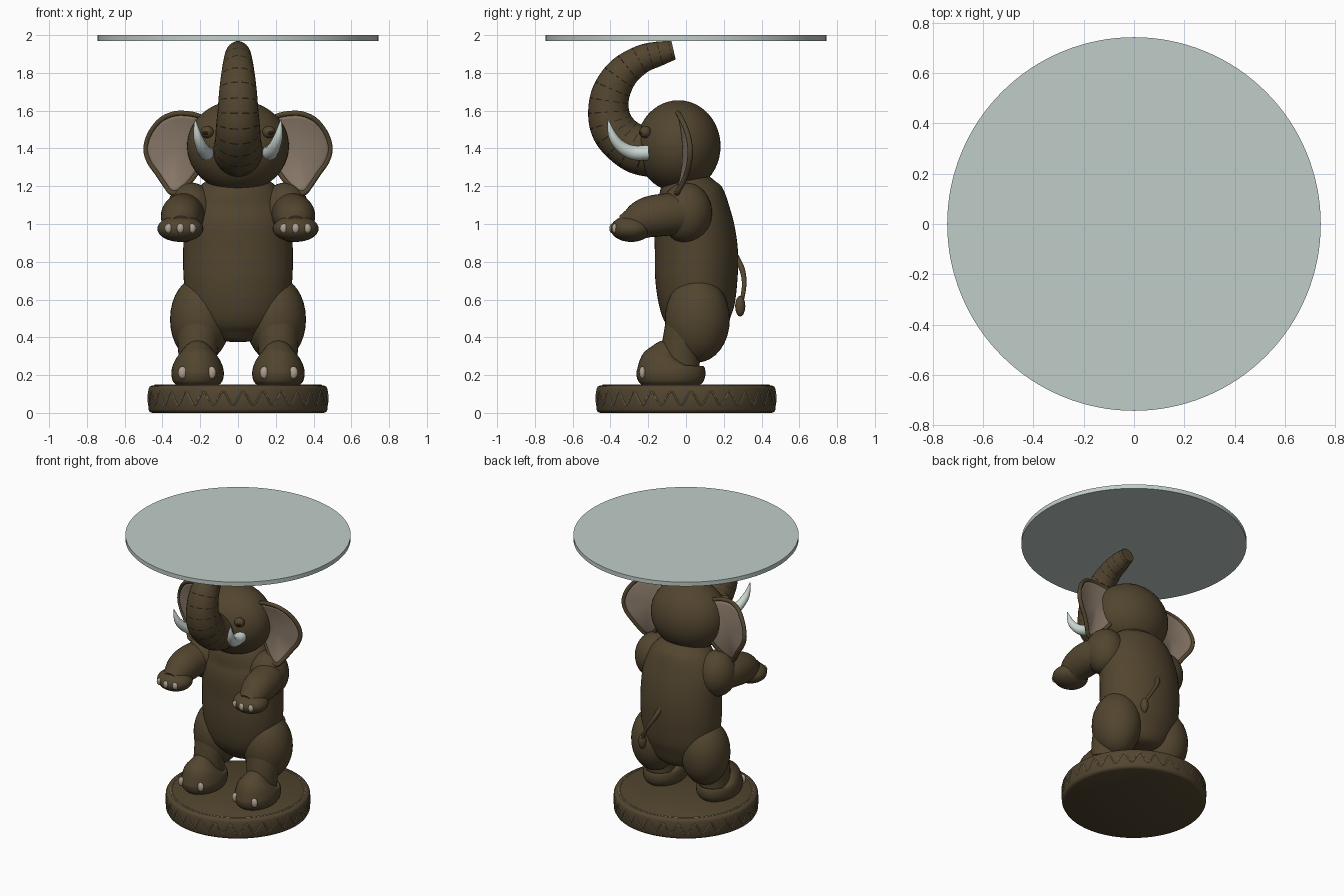
import bpy, bmesh, math
from mathutils import Vector

if "Cube" in bpy.data.objects:
    bpy.data.objects.remove(bpy.data.objects["Cube"])


def material(name, rgb):
    m = bpy.data.materials.new(name)
    m.diffuse_color = (*rgb, 1)
    m.use_nodes = True
    m.node_tree.nodes["Principled BSDF"].inputs["Base Color"].default_value = m.diffuse_color
    return m


BROWN = material("bronze_brown", (0.085, 0.060, 0.028))
DARK = material("dark_crease", (0.018, 0.012, 0.007))
TAUPE = material("ear_taupe", (0.25, 0.19, 0.14))
NAIL = material("nail_beige", (0.42, 0.35, 0.28))
IVORY = material("tusk_white", (0.62, 0.70, 0.66))
GLASS = material("pale_glass", (0.53, 0.61, 0.58))


def finish(bm, name, mats, angle=45):
    bmesh.ops.recalc_face_normals(bm, faces=bm.faces)
    me = bpy.data.meshes.new(name)
    bm.to_mesh(me)
    bm.free()
    for m in mats:
        me.materials.append(m)
    for p in me.polygons:
        p.use_smooth = True
    me.set_sharp_from_angle(angle=math.radians(angle))
    ob = bpy.data.objects.new(name, me)
    bpy.context.collection.objects.link(ob)
    return ob


def smooth_path(pts, steps, closed=False):
    """Catmull-Rom through points of any dimension."""
    p = [Vector(q) for q in pts]
    n = len(p)
    if steps == 1:
        return p
    get = (lambda i: p[i % n]) if closed else (lambda i: p[max(0, min(n - 1, i))])
    out = []
    for i in range(n if closed else n - 1):
        a, b, c, d = (get(i + k) for k in (-1, 0, 1, 2))
        for s in range(steps):
            t = s / steps
            out.append(0.5 * (2 * b + (c - a) * t + (2 * a - 5 * b + 4 * c - d) * t * t
                              + (3 * b - a - 3 * c + d) * t ** 3))
    return out if closed else out + [p[-1]]


def loft(name, pts, mats, steps=6, sides=32, ref=(1, 0, 0), closed=False, rule=None):
    """Sweep ellipses along points (x, y, z, r1, r2); r1 lies along ref."""
    path = smooth_path(pts, steps, closed)
    n, ref = len(path), Vector(ref)
    bm = bmesh.new()
    rings = []
    for i, q in enumerate(path):
        a = path[(i - 1) % n] if closed else path[max(0, i - 1)]
        b = path[(i + 1) % n] if closed else path[min(n - 1, i + 1)]
        t = (Vector(b[:3]) - Vector(a[:3])).normalized()
        u = (ref - t * ref.dot(t)).normalized()
        v = t.cross(u)
        rings.append([bm.verts.new(Vector(q[:3]) + u * q[3] * math.cos(w) + v * q[4] * math.sin(w))
                      for w in (math.tau * k / sides for k in range(sides))])
    for i in range(n if closed else n - 1):
        r, s = rings[i], rings[(i + 1) % n]
        for j in range(sides):
            k = (j + 1) % sides
            f = bm.faces.new((r[j], r[k], s[k], s[j]))
            if rule:
                f.material_index = rule(i, j)
    if not closed:
        bm.faces.new(rings[0])
        bm.faces.new(rings[-1])
    return finish(bm, name, mats)


def tube(name, pts, mat, **kw):
    return loft(name, [(*p, p[-1]) for p in pts], [mat], **kw)


def ball(name, centre, radii, mat, seg=32):
    bm = bmesh.new()
    bmesh.ops.create_uvsphere(bm, u_segments=seg, v_segments=seg // 2, radius=1)
    for v in bm.verts:
        v.co = Vector(c + r * x for c, r, x in zip(centre, radii, v.co))
    return finish(bm, name, [mat])


def circle(r, z, thick, n=96):
    return [(r * math.cos(math.tau * i / n), r * math.sin(math.tau * i / n), z, thick) for i in range(n)]


# Round table top
tube("table_top", [(0, 0, 1.97, .743), (0, 0, 2.0, .743)], GLASS, steps=1, sides=128)

# Base with inlaid ring and wave line
tube("base", [(0, 0, 0, .455), (0, 0, .006, .468), (0, 0, .02, .475), (0, 0, .125, .475),
              (0, 0, .139, .468), (0, 0, .145, .455)], BROWN, steps=1, sides=96)
tube("base_ring", circle(.44, .144, .006), TAUPE, steps=1, sides=6, ref=(0, 0, 1), closed=True)
wave = []
for i in range(28 * 12):
    a = math.tau * i / (28 * 12)
    wave.append((.474 * math.cos(a), .474 * math.sin(a), .077 + .035 * math.sin(28 * a), .0045))
tube("base_wave", wave, TAUPE, steps=1, sides=6, ref=(0, 0, 1), closed=True)

# Body and head
loft("body", [(0, .07, .375, .03, .03), (0, .07, .39, .12, .10), (0, .07, .45, .21, .15),
              (0, .06, .55, .265, .195), (0, .055, .70, .287, .217), (0, .055, .85, .29, .22),
              (0, .042, 1.0, .285, .21), (0, .035, 1.1, .26, .187), (0, .02, 1.2, .20, .155),
              (0, .02, 1.28, .10, .08)], [BROWN], sides=48)
ball("head", (0, -.04, 1.412), (.27, .223, .243), BROWN, 48)

# Raised trunk with dashed crease rings
trunk = [(-.10, 1.36, .12), (-.24, 1.39, .13), (-.33, 1.44, .122), (-.388, 1.51, .117), (-.41, 1.6, .108),
         (-.395, 1.70, .10), (-.335, 1.80, .088), (-.24, 1.87, .075), (-.15, 1.90, .066), (-.066, 1.92, .05)]
loft("trunk", [(0, y, z, r, r) for y, z, r in trunk], [BROWN, DARK], steps=20,
     rule=lambda i, j: int(i % 12 == 6 and j % 3 != 0))

# Tail with tuft
tube("tail", [(.02, .26, .83, .018), (.05, .297, .76, .015), (.10, .308, .68, .012), (.15, .295, .59, .011)],
     BROWN, sides=12)
ball("tail_tuft", (.15, .287, .565), (.027, .027, .055), BROWN, 16)

# Ear outline (x, z) from the upper root round to the lower root
EAR = [(.17, 1.54), (.21, 1.572), (.27, 1.585), (.34, 1.583), (.41, 1.55), (.465, 1.48), (.488, 1.40),
       (.47, 1.33), (.425, 1.265), (.385, 1.205), (.35, 1.165), (.30, 1.18), (.22, 1.27), (.16, 1.40)]


def ear_y(z, t):
    return .022 - 1.5 * (z - 1.38) ** 2 - .035 * (1 - t * t)


def ear(side, s):
    outline = smooth_path(EAR, 5, closed=True)
    n = len(outline)
    tube(side + "_ear_rim", [(s * x, ear_y(z, 1), z, .014) for x, z in outline], BROWN,
         steps=1, sides=10, ref=(0, 1, 0), closed=True)
    bm = bmesh.new()
    cx, cz = .32, 1.39
    rings = []
    for t in (1, .85, .65, .4, .15):
        ring = []
        for x, z in outline:
            px, pz = cx + (x - cx) * t, cz + (z - cz) * t
            ring.append(bm.verts.new((s * px, ear_y(pz, t), pz)))
        rings.append(ring)
    for a, b in zip(rings, rings[1:]):
        for j in range(n):
            k = (j + 1) % n
            bm.faces.new((a[j], a[k], b[k], b[j]))
    bm.faces.new(rings[-1])
    ob = finish(bm, side + "_ear", [TAUPE])
    mod = ob.modifiers.new("thickness", 'SOLIDIFY')
    mod.thickness, mod.offset = .012, 0


for side, s in (("left", -1), ("right", 1)):
    ear(side, s)

    # Eye, lid and tusk
    ball(side + "_eyelid", (s * .163, -.215, 1.487), (.035, .032, .032), BROWN, 20)
    ball(side + "_eye", (s * .170, -.236, 1.483), (.018, .014, .014), DARK, 16)
    tube(side + "_tusk", [(s * .165, -.20, 1.378, .04), (s * .172, -.28, 1.378, .038),
                          (s * .193, -.345, 1.41, .031), (s * .215, -.39, 1.47, .022),
                          (s * .228, -.413, 1.555, .002)], IVORY, sides=16)

    # Arm with paw and three nails
    ball(side + "_shoulder", (s * .25, 0, 1.06), (.13, .138, .16), BROWN)
    tube(side + "_forearm", [(s * .26, 0, 1.05, .11), (s * .29, -.1, 1.05, .112), (s * .30, -.2, 1.035, .108),
                             (s * .305, -.28, 1.0, .088), (s * .305, -.34, .985, .06)], BROWN)
    ball(side + "_paw", (s * .305, -.29, .975), (.122, .11, .07), BROWN)
    for dx, y in ((-.062, -.378), (0, -.391), (.062, -.378)):
        ball(side + "_paw_nail", (s * (.305 + dx), y, .977), (.021, .015, .026), NAIL, 12)

    # Leg with foot and two nails
    ball(side + "_thigh", (s * .20, .06, .495), (.16, .172, .228), BROWN)
    tube(side + "_lower_leg", [(s * .212, -.03, .22, .10), (s * .212, -.02, .36, .107),
                               (s * .20, .03, .50, .135)], BROWN)
    loft(side + "_foot", [(s * .214, -.08, .145, .11, .15), (s * .214, -.08, .17, .132, .174),
                          (s * .214, -.08, .215, .139, .183), (s * .214, -.08, .262, .127, .165),
                          (s * .214, -.07, .292, .10, .125), (s * .214, -.06, .30, .06, .08)], [BROWN])
    for dx in (-.075, .08):
        ball(side + "_foot_nail", (s * (.214 + dx), -.231, .213), (.024, .017, .034), NAIL, 12)
